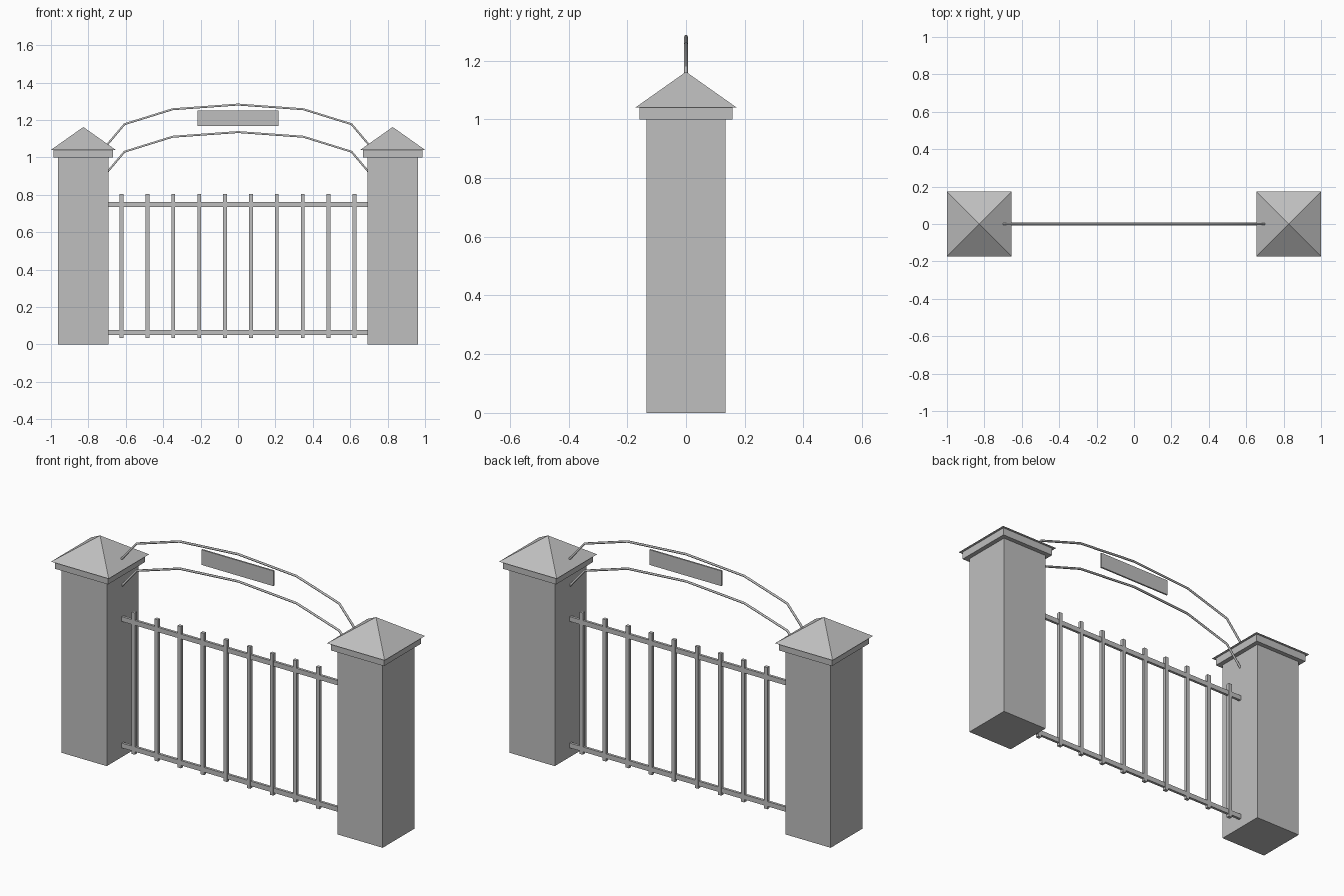
import bpy
import bmesh
from mathutils import Vector

default_cube = bpy.data.objects.get("Cube")
if default_cube:
    bpy.data.objects.remove(default_cube, do_unlink=True)

grey = bpy.data.materials.new("stone_grey")
grey.use_nodes = True
GREY = (0.52, 0.52, 0.52, 1)
grey.diffuse_color = GREY
grey.node_tree.nodes["Principled BSDF"].inputs["Base Color"].default_value = GREY


def finish(name, bm):
    bmesh.ops.recalc_face_normals(bm, faces=bm.faces)
    mesh = bpy.data.meshes.new(name)
    bm.to_mesh(mesh)
    bm.free()
    mesh.materials.append(grey)
    obj = bpy.data.objects.new(name, mesh)
    bpy.context.collection.objects.link(obj)
    return obj


def box(name, x, z0, z1, width, depth):
    bm = bmesh.new()
    bmesh.ops.create_cube(bm, size=1)
    bmesh.ops.scale(bm, vec=(width, depth, z1 - z0), verts=bm.verts)
    bmesh.ops.translate(bm, vec=(x, 0, (z0 + z1) / 2), verts=bm.verts)
    return finish(name, bm)


def pyramid(name, x, z0, z1, width):
    bm = bmesh.new()
    h = width / 2
    base = [bm.verts.new((x + sx * h, sy * h, z0))
            for sx, sy in ((-1, -1), (1, -1), (1, 1), (-1, 1))]
    apex = bm.verts.new((x, 0, z1))
    bm.faces.new(base)
    for i in range(4):
        bm.faces.new((base[i], base[(i + 1) % 4], apex))
    return finish(name, bm)


def rod(name, points, radius):
    curve = bpy.data.curves.new(name, "CURVE")
    curve.dimensions = "3D"
    curve.bevel_depth = radius
    curve.bevel_resolution = 1
    curve.use_fill_caps = True
    spline = curve.splines.new("POLY")
    spline.points.add(len(points) - 1)
    for p, (x, z) in zip(spline.points, points):
        p.co = (x, 0, z, 1)
    curve.materials.append(grey)
    obj = bpy.data.objects.new(name, curve)
    bpy.context.collection.objects.link(obj)
    return obj


# Stone posts with a slab and an overhanging pyramid cap
for side, s in (("left", 1), ("right", -1)):
    x = s * 0.827
    box(side + "_post", x, 0, 1.0, 0.27, 0.27)
    box(side + "_slab", x, 1.0, 1.04, 0.318, 0.318)
    pyramid(side + "_cap", x, 1.04, 1.162, 0.346)

# Railing: two horizontal rails and ten upright bars
box("lower_rail", 0, 0.05, 0.076, 1.39, 0.014)
box("upper_rail", 0, 0.735, 0.761, 1.39, 0.014)
for i in range(10):
    box(f"bar_{i + 1}", (i - 4.5) * 0.1383, 0.035, 0.803, 0.02, 0.018)

# Overhead arch of two bent rods, mirrored about the centre
half = [(0.7, 1.067), (0.607, 1.177), (0.35, 1.257), (0, 1.282)]
path = half + [(-x, z) for x, z in reversed(half[:-1])]
rod("upper_arch", path, 0.006)
rod("lower_arch", [(x, z - 0.147) for x, z in path], 0.006)

# Blank sign plate between the rods
box("sign_plate", 0, 1.168, 1.25, 0.432, 0.009)
